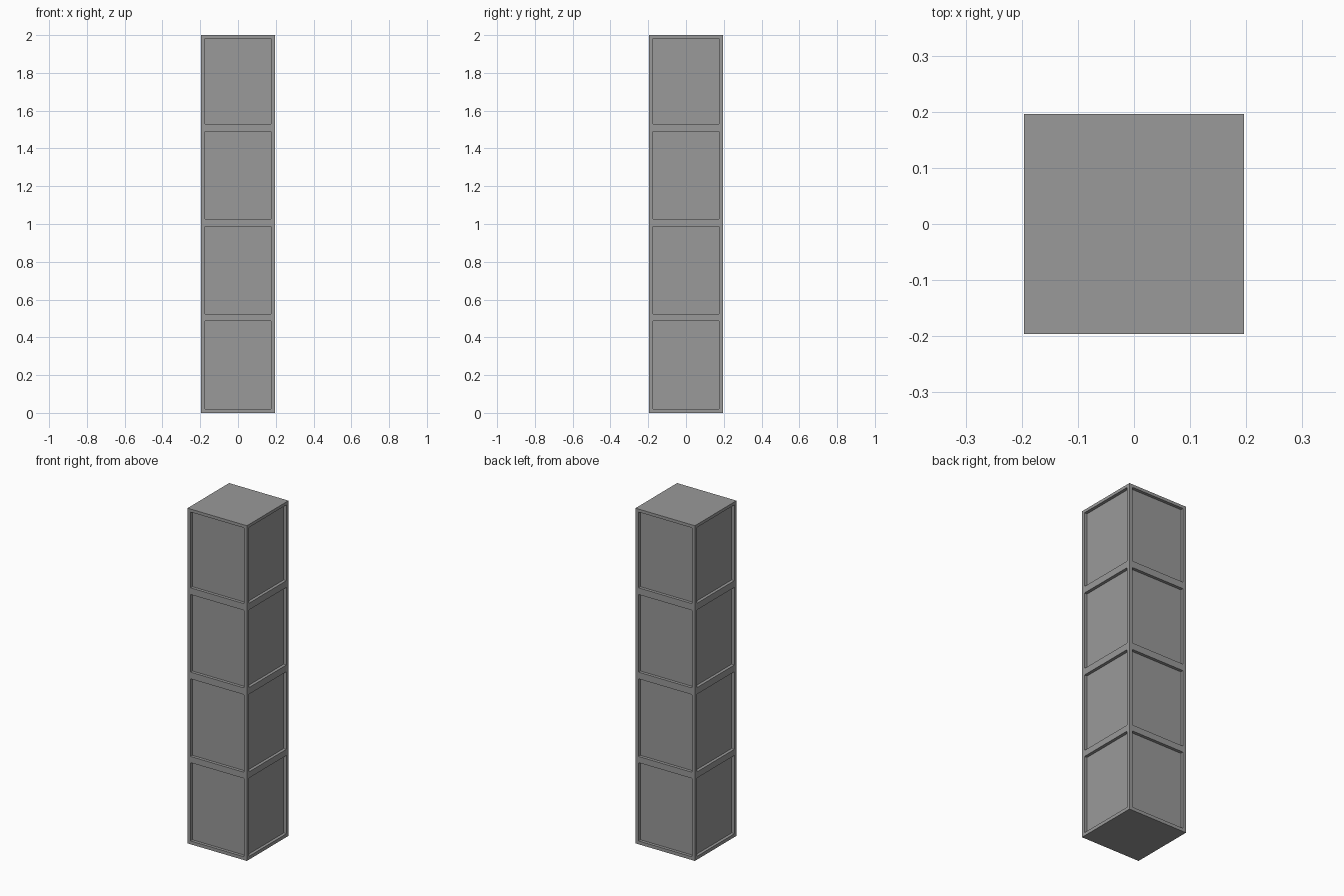
import bpy, bmesh

if "Cube" in bpy.data.objects:
    bpy.data.objects.remove(bpy.data.objects["Cube"])

HALF = 0.196        # half width of the pillar
OPEN = 0.176        # half width of the recessed panels
DEPTH = 0.018       # panel recess depth
PANELS = [(0.02, 0.487), (0.524, 0.987), (1.027, 1.49), (1.53, 1.982)]

# solid square shaft
bm = bmesh.new()
bmesh.ops.create_cube(bm, size=1)
bmesh.ops.scale(bm, vec=(2 * HALF, 2 * HALF, 2), verts=bm.verts)
bmesh.ops.translate(bm, vec=(0, 0, 1), verts=bm.verts)


def cut(co, normal):
    geom = bm.verts[:] + bm.edges[:] + bm.faces[:]
    bmesh.ops.bisect_plane(bm, geom=geom, plane_co=co, plane_no=normal)


# score the panel outlines
for pair in PANELS:
    for z in pair:
        cut((0, 0, z), (0, 0, 1))
for s in (-OPEN, OPEN):
    cut((s, 0, 0), (1, 0, 0))
    cut((0, s, 0), (0, 1, 0))

# sink four panels into each side
bm.normal_update()
for f in bm.faces[:]:
    c = f.calc_center_median()
    if (abs(f.normal.z) < 0.1 and min(abs(c.x), abs(c.y)) < 0.01
            and any(a < c.z < b for a, b in PANELS)):
        back = f.normal * -DEPTH
        new = bmesh.ops.extrude_discrete_faces(bm, faces=[f])["faces"][0]
        bmesh.ops.translate(bm, vec=back, verts=new.verts)

# slightly soften the recess corners
corners = []
for e in bm.edges:
    d = e.verts[0].co - e.verts[1].co
    mid = (e.verts[0].co + e.verts[1].co) / 2
    if (abs(d.length - DEPTH) < 1e-4 and abs(d.z) < 1e-4
            and max(abs(mid.x), abs(mid.y)) < HALF - DEPTH / 3
            and 0.01 < mid.z < 1.99):
        corners.append(e)
bmesh.ops.bevel(bm, geom=corners, offset=0.003, segments=2, profile=0.5, affect='EDGES')
bmesh.ops.recalc_face_normals(bm, faces=bm.faces[:])

mesh = bpy.data.meshes.new("panelled_pillar")
bm.to_mesh(mesh)
bm.free()
pillar = bpy.data.objects.new("panelled_pillar", mesh)
bpy.context.collection.objects.link(pillar)

# dark grey stone
stone = bpy.data.materials.new("dark_grey")
stone.diffuse_color = (0.32, 0.32, 0.32, 1)
stone.use_nodes = True
stone.node_tree.nodes["Principled BSDF"].inputs["Base Color"].default_value = stone.diffuse_color
mesh.materials.append(stone)
